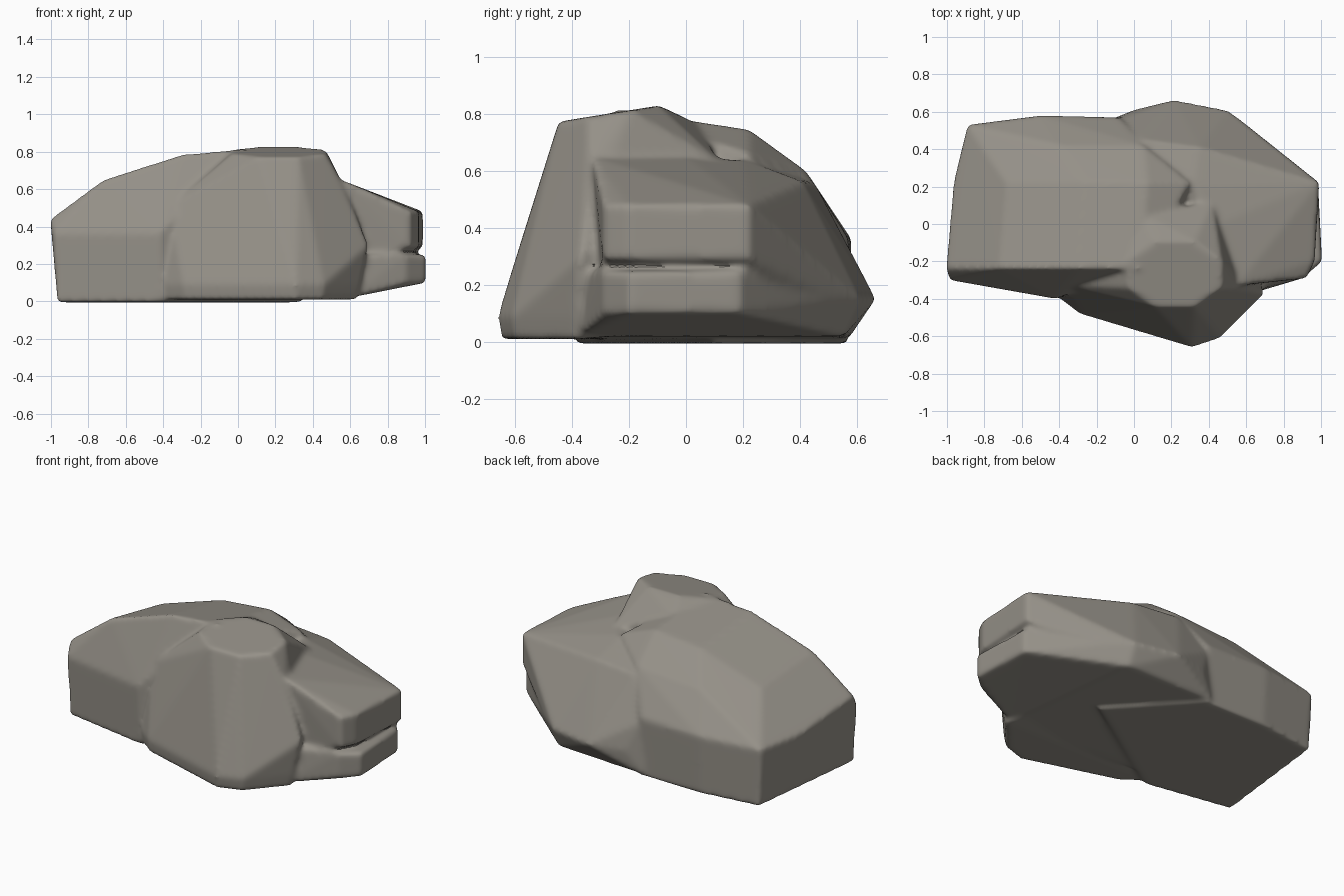
import bpy, bmesh
from math import sin, cos, pi

if "Cube" in bpy.data.objects:
    bpy.data.objects.remove(bpy.data.objects["Cube"])

stone = bpy.data.materials.new("warm_grey_stone")
stone.diffuse_color = (0.30, 0.28, 0.245, 1)
stone.use_nodes = True
stone.node_tree.nodes["Principled BSDF"].inputs["Base Color"].default_value = stone.diffuse_color


def boulder(name, pts):
    """Convex faceted rock wrapped around a few guide points."""
    bm = bmesh.new()
    for p in pts:
        bm.verts.new(p)
    bmesh.ops.convex_hull(bm, input=bm.verts)
    loose = [v for v in bm.verts if not v.link_faces]
    bmesh.ops.delete(bm, geom=loose, context='VERTS')
    bmesh.ops.recalc_face_normals(bm, faces=bm.faces)
    me = bpy.data.meshes.new(name)
    bm.to_mesh(me)
    bm.free()
    ob = bpy.data.objects.new(name, me)
    bpy.context.collection.objects.link(ob)
    return ob


def prism(outline, low, high, taper=1.0):
    """Plan outline repeated at two heights, the lower one drawn in by taper."""
    return ([(x * taper, y * taper, low) for x, y in outline]
            + [(x, y, high) for x, y in outline])


def strip(profile, front, back, drop):
    """Ridge profile in x and z, swept from front to back and falling off."""
    return [p for x, z in profile
            for p in ((x, front, z), (x + 0.04, back, z - drop))]


# long block on the left, sloping up to the middle
plan = [(-0.985, -0.3), (-0.89, 0.53), (-0.5, 0.58), (-0.08, 0.57), (0.35, 0.1), (-0.42, -0.4)]
crest = [(-1.005, 0.44), (-0.72, 0.65), (-0.3, 0.785), (0.03, 0.815)]
left = boulder("left_boulder", prism(plan, -0.005, 0.36, 0.98) + strip(crest, -0.24, 0.22, 0.07)
               + [(0.3, 0.22, 0.66), (0.05, 0.42, 0.6), (-0.4, 0.42, 0.57)])

# upright block leaning back at the front, with an eight-sided top
plan = [(-0.42, -0.38), (-0.29, -0.48), (0.31, -0.66), (0.46, -0.61), (0.65, -0.39)]
top = []
for i in range(8):
    a = pi * (i + 0.5) / 4
    y = 0.19 * sin(a)
    top.append((0.22 + 0.27 * cos(a), y - 0.27, 0.8 + 0.16 * y))
front = boulder("front_boulder", prism(plan, 0.01, 0.09, 0.98) + top
                + prism([(0.42, 0.12)], 0.05, 0.63)
                + [(0.7, -0.37, 0.3), (0.56, -0.33, 0.63), (-0.37, -0.33, 0.5), (0.05, 0.05, 0.76)])

# wedge on the right, bulging at the back
end = prism([(0.965, -0.2), (0.99, 0.22), (0.92, -0.29)], 0.29, 0.48)
belly = [(x, y, 0.15) for x, y in ((0.0, 0.61), (0.22, 0.665), (0.5, 0.61), (0.6, 0.53))]
ridge = [(0.55, -0.33, 0.65), (0.45, 0.0, 0.65), (0.32, 0.2, 0.64),
         (0.35, 0.41, 0.56), (0.05, 0.45, 0.56), (-0.08, 0.56, 0.33)]
foot = [(0.5, 0.55, 0.02), (-0.1, 0.57, 0.01), (0.6, -0.38, 0.02)]
right = boulder("right_boulder", end + belly + ridge + foot[:2] + [(0.6, -0.3, 0.2)])

# lower lip under the crack, sharing the bulge and foot
lip = prism([(1.005, -0.2), (0.985, 0.19), (0.9, -0.29)], 0.1, 0.25)
slab = boulder("right_lower_slab", lip + belly + foot + [(0.6, -0.36, 0.25), (-0.3, -0.3, 0.005)])

# fuse the boulders into one weathered rock
bpy.ops.object.select_all(action='DESELECT')
for p in (left, front, right, slab):
    p.select_set(True)
bpy.context.view_layer.objects.active = left
bpy.ops.object.join()
rock = bpy.context.object
rock.name = "rock_outcrop"
fuse = rock.modifiers.new("fuse", 'REMESH')
fuse.mode = 'VOXEL'
fuse.voxel_size = 0.014
wear = rock.modifiers.new("wear", 'SMOOTH')
wear.factor = 0.5
wear.iterations = 10
for m in ("fuse", "wear"):
    bpy.ops.object.modifier_apply(modifier=m)
rock.data.materials.clear()
rock.data.materials.append(stone)
bpy.ops.object.shade_smooth_by_angle(angle=0.7)
